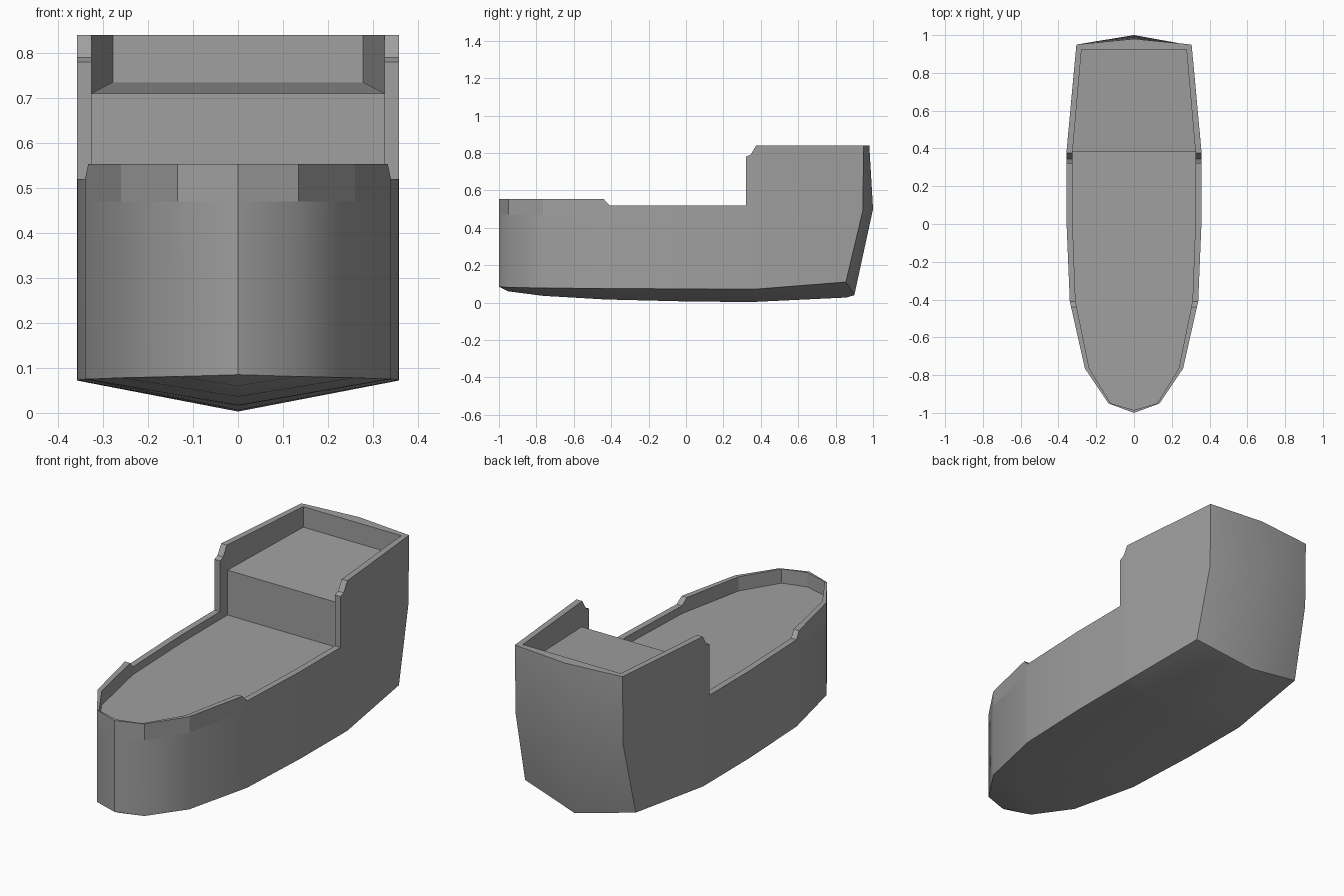
import bpy
import bmesh
import math
from mathutils import Vector

cube = bpy.data.objects.get("Cube")
if cube:
    bpy.data.objects.remove(cube)

grey = bpy.data.materials.new("hull_grey")
grey.use_nodes = True
grey.diffuse_color = (0.35, 0.35, 0.35, 1)
grey.node_tree.nodes["Principled BSDF"].inputs["Base Color"].default_value = grey.diffuse_color

LOWER_DECK = 0.48
STRIP = 0.47        # height of the faceted bow band
STEP_Y = 0.38

# Half-hull stations from bow to stern: x, y, rim height, chine height, keel height
STATIONS = [
    (0, -1, 0.553, 0.085, 0.085),
    (0.135, -0.95, 0.553, 0.081, 0.06),
    (0.26, -0.765, 0.553, 0.078, 0.036),
    (0.333, -0.44, 0.553, 0.075, 0.017),
    (0.34, -0.41, 0.52, 0.075, 0.016),
    (0.357, 0, 0.52, 0.073, 0.006),
    (0.358, 0.32, 0.52, 0.072, 0.003),
    (0.358, 0.32, 0.78, 0.072, 0.003),
    (0.358, 0.345, 0.79, 0.072, 0.003),
    (0.358, 0.375, 0.84, 0.072, 0.004),
]


def inner(x, y, z):
    """Point on the inside of the wall next to an outer rim point."""
    return Vector((0.91 * x, min(max(y, -0.985), 0.925), z))


def column(x, y, rim, chine, keel):
    floor = LOWER_DECK if y < STEP_Y else 0.7
    return [Vector((0, y, keel)), Vector((x, y, chine)), Vector((x, y, STRIP)),
            Vector((x, y, rim)), inner(x, y, rim), inner(x, y, floor)]


def make_object(name, faces):
    """Build a mesh from (points, smooth) pairs, mirrored across x."""
    bm = bmesh.new()
    for side in (1, -1):
        for points, smooth in faces:
            verts = [bm.verts.new((p.x * side, p.y, p.z)) for p in points]
            bm.faces.new(verts[::side]).smooth = smooth
    bmesh.ops.remove_doubles(bm, verts=bm.verts, dist=0.0005)
    bmesh.ops.recalc_face_normals(bm, faces=bm.faces)
    for edge in bm.edges:
        if len(edge.link_faces) == 2:
            edge.smooth = edge.calc_face_angle(0) < math.radians(38)
    mesh = bpy.data.meshes.new(name)
    bm.to_mesh(mesh)
    bm.free()
    mesh.materials.append(grey)
    obj = bpy.data.objects.new(name, mesh)
    bpy.context.collection.objects.link(obj)
    return obj


# Hull shell: keel, chine, sides, rim and inner walls
columns = [column(*s) for s in STATIONS]
keel_end = Vector((0, 0.86, 0.027))
columns.append([keel_end, Vector((0.314, 0.855, 0.11)), Vector((0.305, 0.945, 0.49)),
                Vector((0.305, 0.95, 0.84)), inner(0.305, 0.95, 0.84), inner(0.305, 0.95, 0.7)])
columns.append([keel_end, Vector((0, 0.9, 0.04)), Vector((0, 1, 0.5)),
                Vector((0, 0.98, 0.84)), inner(0, 0.98, 0.84), inner(0, 0.98, 0.7)])

BOTTOM, SIDE, BAND, RIM, INSIDE = range(5)
hull_faces = []
for i, (a, b) in enumerate(zip(columns, columns[1:])):
    vertical_step = (a[RIM] - b[RIM]).xy.length < 0.001
    for row in range(5):
        if vertical_step and row != RIM:
            continue
        flat = row in (RIM, INSIDE) or (row == BAND and i < 3)
        hull_faces.append(([a[row], b[row], b[row + 1], a[row + 1]], not flat))
make_object("hull", hull_faces)


# Decks: strips from the centreline out to the inner wall
def strip(a, b):
    return ([Vector((0, a.y, a.z)), a, b, Vector((0, b.y, b.z))], False)


step_foot = inner(0.358, STEP_Y, LOWER_DECK)
step_top = inner(0.358, STEP_Y, 0.71)
deck_edge = [inner(s[0], s[1], LOWER_DECK) for s in STATIONS if s[2] != 0.78] + [step_foot]
lower = make_object("lower_deck", [strip(a, b) for a, b in zip(deck_edge, deck_edge[1:])])
upper = make_object("upper_deck", [strip(step_top, inner(0.305, 0.95, 0.735))])
make_object("deck_step", [strip(step_foot, step_top)])

# Decks face upward
for deck in (lower, upper):
    if deck.data.polygons[0].normal.z < 0:
        deck.data.flip_normals()
step = bpy.data.objects["deck_step"]
if step.data.polygons[0].normal.y > 0:
    step.data.flip_normals()
